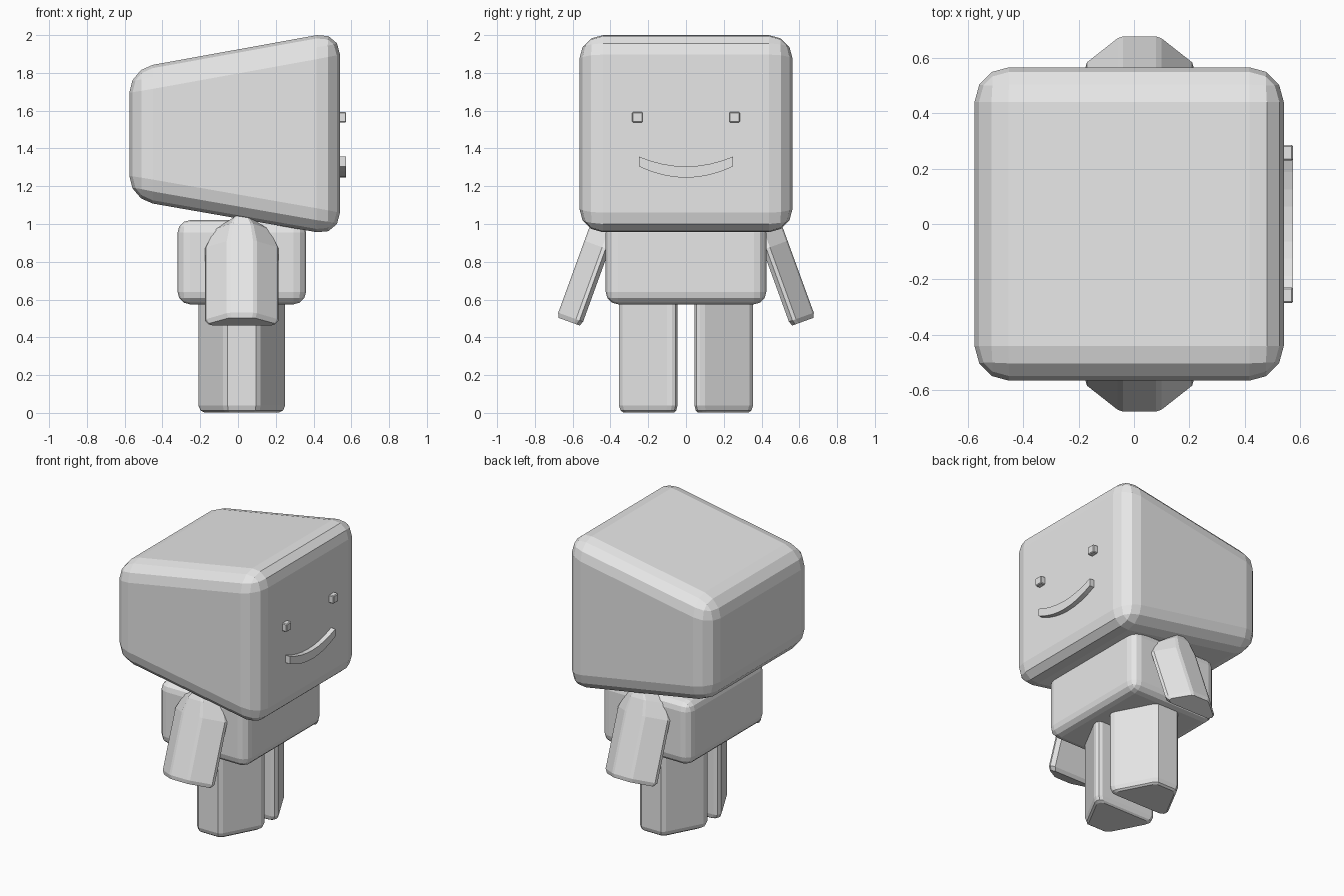
import bpy, bmesh, math
from mathutils import Vector

if "Cube" in bpy.data.objects:
    bpy.data.objects.remove(bpy.data.objects["Cube"])

grey = bpy.data.materials.new("light grey")
grey.diffuse_color = (0.8, 0.8, 0.8, 1)
grey.use_nodes = True
grey.node_tree.nodes["Principled BSDF"].inputs["Base Color"].default_value = grey.diffuse_color


def loft(name, rings, bevel=0, segments=3):
    """Closed solid through rings of equal point count, flat shaded."""
    bm = bmesh.new()
    loops = [[bm.verts.new(p) for p in ring] for ring in rings]
    n = len(loops[0])
    for a, b in zip(loops, loops[1:]):
        for i in range(n):
            j = (i + 1) % n
            bm.faces.new((a[i], a[j], b[j], b[i]))
    bm.faces.new(loops[0][::-1])
    bm.faces.new(loops[-1])
    bmesh.ops.recalc_face_normals(bm, faces=bm.faces)
    mesh = bpy.data.meshes.new(name)
    bm.to_mesh(mesh)
    bm.free()
    mesh.materials.append(grey)
    ob = bpy.data.objects.new(name, mesh)
    bpy.context.collection.objects.link(ob)
    if bevel:
        mod = ob.modifiers.new("Bevel", "BEVEL")
        mod.width, mod.segments = bevel, segments
    return ob


def rect(x, y0, y1, z0, z1):
    return [(x, y0, z0), (x, y1, z0), (x, y1, z1), (x, y0, z1)]


# head: box tapering towards the back, face on +x
loft("head", [rect(-0.575, -0.565, 0.565, 1.13, 1.82),
              rect(0.54, -0.565, 0.565, 0.935, 2.022)], 0.125)

# body
loft("body", [rect(-0.32, -0.425, 0.425, 0.575, 1.02),
              rect(0.36, -0.425, 0.425, 0.575, 1.02)], 0.065)

# eyes
for side, label in ((-1, "right"), (1, "left")):
    y = side * 0.257
    loft(label + "_eye", [rect(x, y - 0.028, y + 0.028, 1.537, 1.592)
                          for x in (0.53, 0.573)], 0.005, 1)

# smiling mouth
steps = [-0.25 + 0.5 * i / 8 for i in range(9)]
smile = [(y, 1.305 + 0.052 * (y / 0.25) ** 2) for y in steps]
smile += [(y, 1.245 + 0.06 * (y / 0.25) ** 2) for y in reversed(steps)]
loft("mouth", [[(x, y, z) for y, z in smile] for x in (0.53, 0.573)])


def mirrored(half):
    """Full section from half of one: (x, outward) pairs, symmetric in x."""
    return half + [(-x, o) for x, o in reversed(half)]


CX = 0.02
leg_section = mirrored([(0.2, 0.045), (0.222, 0.055), (0.23, 0.075),
                        (0.225, 0.1), (0.1, 0.335), (0.075, 0.355)])
arm_section = mirrored([(0.17, 0.14), (0.195, 0.12), (0.19, 0.1),
                        (0.08, 0.008), (0.06, 0.0)])
tilt = math.radians(20)

for side, label in ((-1, "right"), (1, "left")):
    # legs: wedge-shaped prisms, narrow side outwards
    rings = []
    for z, k in ((0.003, 0.87), (0.013, 0.95), (0.04, 1), (0.65, 1)):
        rings.append([(CX + x * k, side * (0.18 + (o - 0.18) * k), z)
                      for x, o in leg_section])
    loft(label + "_leg", rings)

    # arms: same kind of prism, leaning outwards, rounded at the shoulder
    rings = []
    for s, kx, ko in ((0, 0.9, 0.86), (0.025, 1, 1), (0.43, 1, 1),
                      (0.53, 0.76, 1), (0.575, 0.4, 0.9)):
        ring = []
        for x, d in arm_section:
            d = 0.07 + (d - 0.07) * ko
            out = 0.685 - s * math.sin(tilt) - d * math.cos(tilt)
            z = 0.507 + s * math.cos(tilt) - d * math.sin(tilt)
            ring.append(Vector((CX + x * kx, side * out, z)))
        rings.append(ring)
    loft(label + "_arm", rings)
